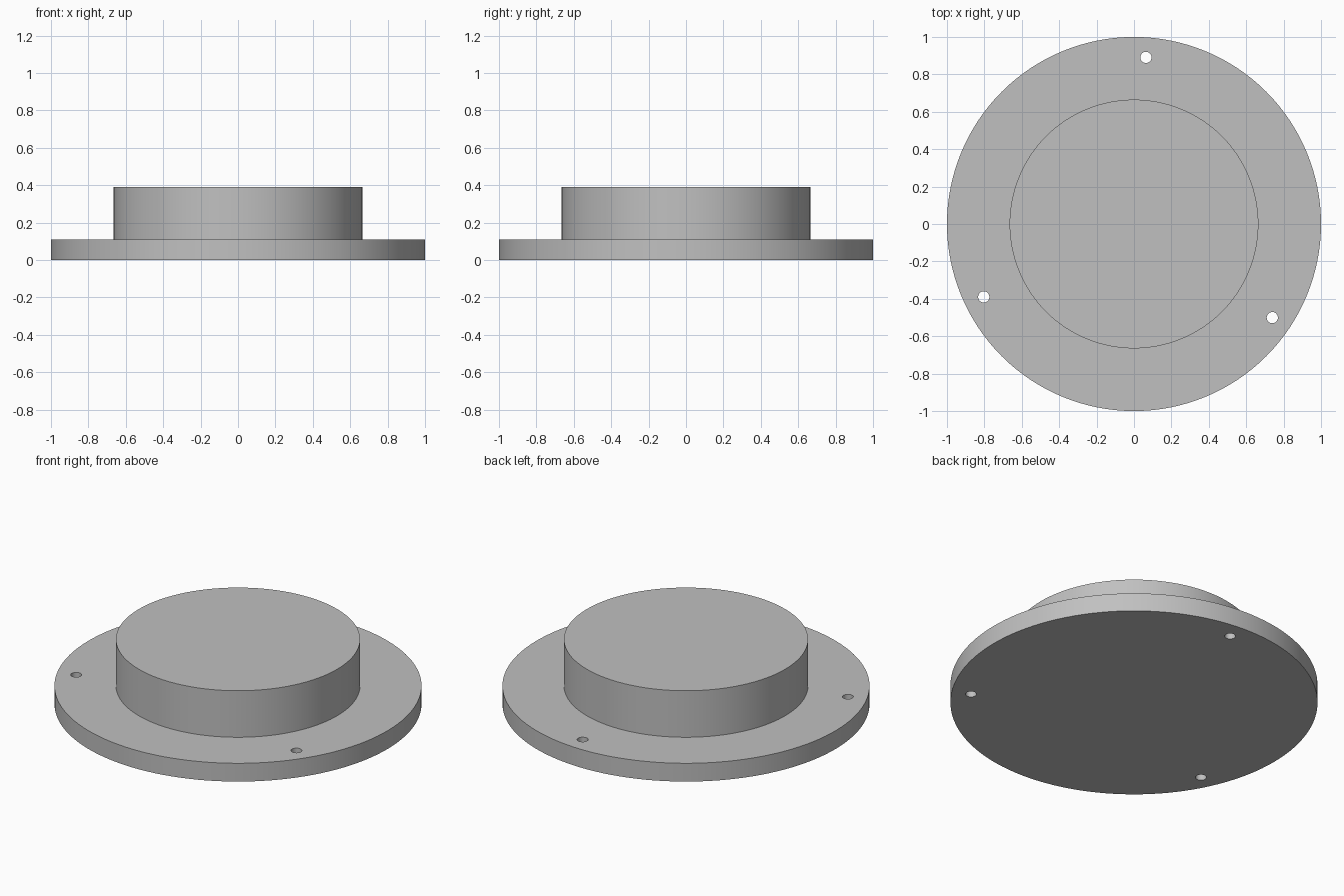
import bpy, bmesh, math

if "Cube" in bpy.data.objects:
    bpy.data.objects.remove(bpy.data.objects["Cube"])

FLANGE_R, HUB_R = 1.0, 0.665
FLANGE_H, TOTAL_H = 0.11, 0.39
HOLE_R, HOLE_CIRCLE, HOLE_ANGLE = 0.03, 0.893, 85.9
SEGMENTS = 128

grey = bpy.data.materials.new("plain grey")
grey.diffuse_color = (0.53, 0.53, 0.53, 1)
grey.use_nodes = True
grey.node_tree.nodes["Principled BSDF"].inputs["Base Color"].default_value = grey.diffuse_color


def make_object(name, bm):
    bmesh.ops.recalc_face_normals(bm, faces=bm.faces[:])
    mesh = bpy.data.meshes.new(name)
    bm.to_mesh(mesh)
    bm.free()
    mesh.materials.append(grey)
    obj = bpy.data.objects.new(name, mesh)
    bpy.context.collection.objects.link(obj)
    return obj


# Flange and hub: one stepped profile of stacked rings, capped at both ends
bm = bmesh.new()
rings = []
for r, z in [(FLANGE_R, 0), (FLANGE_R, FLANGE_H), (HUB_R, FLANGE_H), (HUB_R, TOTAL_H)]:
    rings.append([bm.verts.new((r * math.cos(a), r * math.sin(a), z))
                  for a in (2 * math.pi * i / SEGMENTS for i in range(SEGMENTS))])
for low, high in zip(rings, rings[1:]):
    for i in range(SEGMENTS):
        j = (i + 1) % SEGMENTS
        bm.faces.new((low[i], low[j], high[j], high[i]))
bm.faces.new(rings[0][::-1])
bm.faces.new(rings[-1])
body = make_object("flanged_hub", bm)

# Three bolt holes through the flange
bm = bmesh.new()
for k in range(3):
    a = math.radians(HOLE_ANGLE + 120 * k)
    made = bmesh.ops.create_cone(bm, cap_ends=True, segments=32, radius1=HOLE_R,
                                 radius2=HOLE_R, depth=0.4)
    bmesh.ops.translate(bm, verts=made["verts"],
                        vec=(HOLE_CIRCLE * math.cos(a), HOLE_CIRCLE * math.sin(a), FLANGE_H / 2))
cutter = make_object("bolt_hole_cutter", bm)
cutter.hide_render = True

bpy.context.view_layer.objects.active = body
body.select_set(True)
cut = body.modifiers.new("bolt_holes", "BOOLEAN")
cut.operation = "DIFFERENCE"
cut.solver = "EXACT"
cut.object = cutter
bpy.ops.object.modifier_apply(modifier=cut.name)
bpy.data.objects.remove(cutter)

# Smooth walls with sharp rims
bpy.ops.object.shade_smooth_by_angle(angle=math.radians(30))
